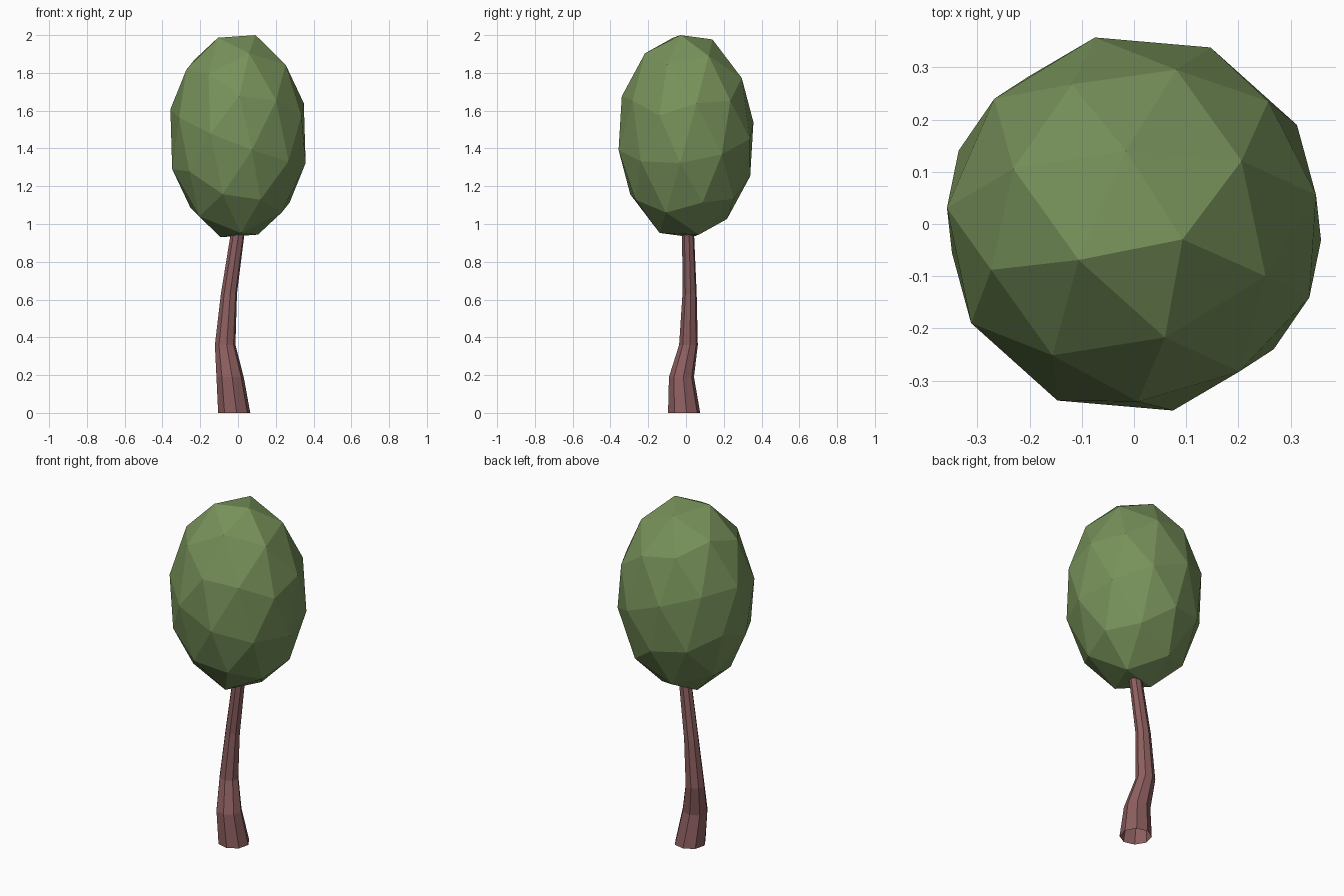
import bpy, bmesh, math
from mathutils import Matrix, Vector

cube = bpy.data.objects.get("Cube")
if cube:
    bpy.data.objects.remove(cube, do_unlink=True)


def make_material(name, rgb):
    mat = bpy.data.materials.new(name)
    mat.use_nodes = True
    color = (*rgb, 1.0)
    mat.diffuse_color = color
    bsdf = mat.node_tree.nodes["Principled BSDF"]
    bsdf.inputs["Base Color"].default_value = color
    bsdf.inputs["Roughness"].default_value = 0.9
    return mat


def add_object(name, bm, mat):
    bmesh.ops.recalc_face_normals(bm, faces=bm.faces[:])
    mesh = bpy.data.meshes.new(name)
    bm.to_mesh(mesh)
    bm.free()
    mesh.materials.append(mat)
    obj = bpy.data.objects.new(name, mesh)
    bpy.context.collection.objects.link(obj)
    return obj


def fit_to_box(bm, low, high):
    """Scale and move the mesh so it fills the given bounds on every axis."""
    for axis in range(3):
        values = [v.co[axis] for v in bm.verts]
        start, size = min(values), max(values) - min(values)
        for v in bm.verts:
            t = (v.co[axis] - start) / size
            v.co[axis] = low[axis] + t * (high[axis] - low[axis])


leaf_green = make_material("leaf_green", (0.185, 0.285, 0.102))
bark_brown = make_material("bark_brown", (0.265, 0.112, 0.114))

# Crown: a tilted faceted ball stretched into an egg shape
bm = bmesh.new()
bmesh.ops.create_icosphere(bm, subdivisions=2, radius=1)
pole = Vector((0.25, -0.08, 0.965)).normalized()
side = Vector((-0.305, -0.19, 0.93))
side = (side - pole * side.dot(pole)).normalized()
tilt = Matrix((side, pole.cross(side), pole)).transposed()
bmesh.ops.transform(bm, matrix=tilt.to_4x4(), verts=bm.verts[:])
fit_to_box(bm, (-0.358, -0.357, 0.93), (0.358, 0.357, 2.0))
add_object("crown", bm, leaf_green)

# Trunk: bent, tapering eight-sided tube; each ring is x, y, z, half width, half depth
RINGS = [
    (-0.02, -0.01, 0.0, 0.086, 0.086),
    (-0.042, -0.024, 0.19, 0.073, 0.067),
    (-0.068, 0.013, 0.36, 0.055, 0.050),
    (-0.048, 0.019, 0.63, 0.043, 0.038),
    (-0.002, 0.011, 0.95, 0.037, 0.032),
    (0.01, 0.008, 1.05, 0.034, 0.030),
]
SIDES = 8
bm = bmesh.new()
loops = []
for x, y, z, rx, ry in RINGS:
    loop = []
    for i in range(SIDES):
        a = math.tau * i / SIDES + 0.15
        loop.append(bm.verts.new((x + rx * math.cos(a), y + ry * math.sin(a), z)))
    loops.append(loop)
for lower, upper in zip(loops, loops[1:]):
    for i in range(SIDES):
        j = (i + 1) % SIDES
        bm.faces.new((lower[i], lower[j], upper[j], upper[i]))
add_object("trunk", bm, bark_brown)
